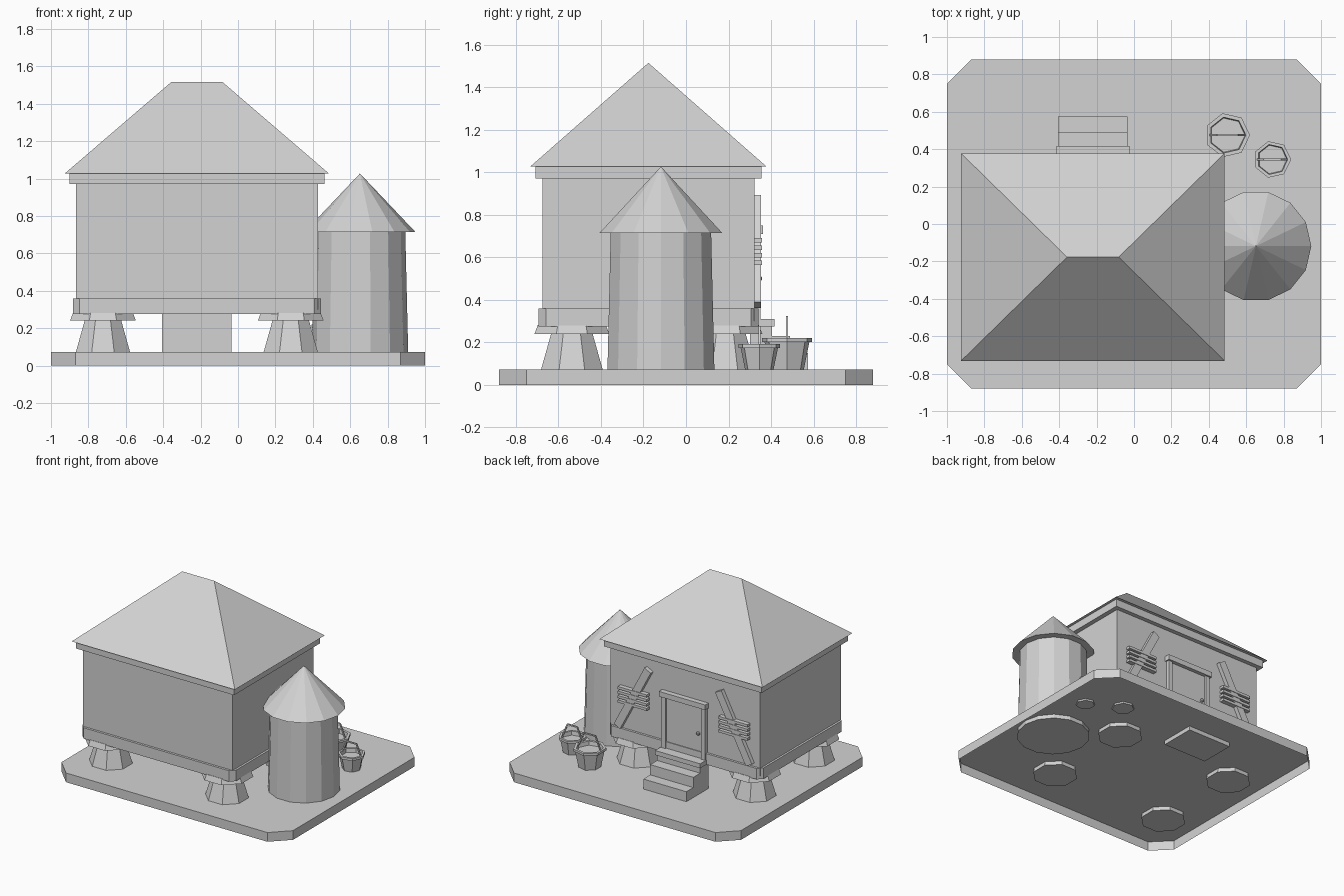
import bpy
import bmesh
from math import pi, cos, sin, atan2, hypot
from mathutils import Matrix

cube = bpy.data.objects.get("Cube")
if cube:
    bpy.data.objects.remove(cube, do_unlink=True)

GREY = (0.65, 0.65, 0.65, 1)
mat = bpy.data.materials.new("plain grey")
mat.use_nodes = True
mat.diffuse_color = GREY
mat.node_tree.nodes["Principled BSDF"].inputs["Base Color"].default_value = GREY

CX, CY = -0.22, -0.177      # centre of the house
WALL = 0.322                # plane of the door wall


def finish(name, bm, fix=True):
    if fix:
        bmesh.ops.recalc_face_normals(bm, faces=bm.faces)
    mesh = bpy.data.meshes.new(name)
    bm.to_mesh(mesh)
    bm.free()
    mesh.materials.append(mat)
    obj = bpy.data.objects.new(name, mesh)
    bpy.context.collection.objects.link(obj)
    return obj


def loft(name, rings, bottom=True, top=True):
    """Skin a stack of rings; a one-point ring makes a tip."""
    bm = bmesh.new()
    rows = [[bm.verts.new(p) for p in ring] for ring in rings]
    for a, b in zip(rows, rows[1:]):
        n = len(a)
        for i in range(n):
            j = (i + 1) % n
            if len(b) == 1:
                bm.faces.new((a[i], a[j], b[0]))
            else:
                bm.faces.new((a[i], a[j], b[j], b[i]))
    if bottom:
        bm.faces.new(rows[0][::-1])
    if top and len(rows[-1]) > 2:
        bm.faces.new(rows[-1])
    return finish(name, bm, fix=False)


def lathe(name, profile, n, x, y, phase=0.0, **caps):
    rings = []
    for r, z in profile:
        k = n if r > 0 else 1
        rings.append([(x + r * cos(phase + 2 * pi * i / n),
                       y + r * sin(phase + 2 * pi * i / n), z) for i in range(k)])
    return loft(name, rings, **caps)


def slab(name, x, y, hx, hy, z0, z1, c, **caps):
    """Rectangular slab with cut corners."""
    outline = [(hx, c - hy), (hx, hy - c), (hx - c, hy), (c - hx, hy),
               (-hx, hy - c), (-hx, c - hy), (c - hx, -hy), (hx - c, -hy)]
    return loft(name, [[(x + u, y + v, z) for u, v in outline] for z in (z0, z1)], **caps)


def box(name, x0, x1, y0, y1, z0, z1, tilt=0.0):
    bm = bmesh.new()
    centre = Matrix.Translation(((x0 + x1) / 2, (y0 + y1) / 2, (z0 + z1) / 2))
    size = Matrix.Diagonal((x1 - x0, y1 - y0, z1 - z0, 1))
    bmesh.ops.create_cube(bm, size=1, matrix=centre @ Matrix.Rotation(tilt, 4, 'Y') @ size)
    return finish(name, bm)


def bar(name, a, b, y, width, depth):
    """Straight bar between two x-z points."""
    dx, dz = b[0] - a[0], b[1] - a[1]
    mx, mz, half = (a[0] + b[0]) / 2, (a[1] + b[1]) / 2, hypot(dx, dz) / 2
    return box(name, mx - width / 2, mx + width / 2, y - depth / 2, y + depth / 2,
               mz - half, mz + half, atan2(dx, dz))


# Ground slab, hollow underneath
slab("ground_slab", 0, 0, 1.0, 0.88, 0, 0.072, 0.13, bottom=False)

# Four stone stilts with flared caps
OCT = 1 / cos(pi / 8)
for sx, side in ((1, "left"), (-1, "right")):
    for sy, end in ((-1, "front"), (1, "back")):
        px, py = CX + sx * 0.502, CY + sy * 0.36
        lathe(f"{end}_{side}_stilt", [(0.15 * OCT, 0.04), (0.145 * OCT, 0.072), (0.095 * OCT, 0.25)],
              8, px, py, pi / 8)
        lathe(f"{end}_{side}_stilt_cap", [(0.176 * OCT, 0.24), (0.16 * OCT, 0.282)],
              8, px, py, pi / 8)

# House body, floor beam, eave trim and hipped roof
slab("floor_beam", CX, CY, 0.663, 0.517, 0.275, 0.36, 0.035)
box("house_walls", CX - 0.647, CX + 0.647, CY - 0.499, WALL, 0.3, 1.0)
box("eave_trim", CX - 0.682, CX + 0.682, CY - 0.532, CY + 0.532, 0.97, 1.028)
bm = bmesh.new()
eave = [bm.verts.new((CX + sx * 0.705, CY + sy * 0.555, 1.028))
        for sx, sy in ((-1, -1), (1, -1), (1, 1), (-1, 1))]
west, east = [bm.verts.new((CX + s * 0.138, CY, 1.515)) for s in (-1, 1)]
for f in ((eave[0], eave[1], east, west), (eave[2], eave[3], west, east),
          (eave[1], eave[2], east), (eave[3], eave[0], west), eave[::-1]):
    bm.faces.new(f)
finish("hipped_roof", bm)

# Round tower with conical roof
lathe("tower_wall", [(0.26, 0.04), (0.258, 0.072), (0.242, 0.73)], 14, 0.652, -0.118)
lathe("tower_roof", [(0.296, 0.715), (0, 1.027)], 14, 0.652, -0.118)

# Steps up to the door, drawn as one side profile
steps = [(0.3, 0.04), (0.575, 0.04), (0.575, 0.15), (0.49, 0.15),
         (0.49, 0.23), (0.405, 0.23), (0.405, 0.28), (0.3, 0.28)]
loft("door_steps", [[(CX + s * 0.186, y, z) for y, z in steps] for s in (-1, 1)])
box("door_threshold", CX - 0.195, CX + 0.195, 0.3, 0.417, 0.275, 0.31)

# Door with frame and knob
box("door_panel", CX - 0.16, CX + 0.16, WALL - 0.01, WALL + 0.012, 0.31, 0.715)
box("door_lintel", CX - 0.2, CX + 0.2, WALL - 0.01, 0.363, 0.71, 0.75)
for s, side in ((1, "left"), (-1, "right")):
    mid = CX + s * 0.172
    box(f"{side}_door_post", mid - 0.018, mid + 0.018, WALL - 0.01, 0.35, 0.31, 0.715)
bm = bmesh.new()
bmesh.ops.create_icosphere(bm, subdivisions=1, radius=0.016,
                           matrix=Matrix.Translation((CX - 0.125, 0.343, 0.5)))
finish("door_knob", bm)

# Leaning plank and short slats on each side of the door
for s, side in ((1, "left"), (-1, "right")):
    bar(f"{side}_leaning_plank", (CX + s * 0.57, 0.375), (CX + s * 0.305, 0.88),
        WALL + 0.013, 0.06, 0.036)
    for i in range(4):
        mid, z = CX + s * 0.435, 0.575 + 0.035 * i
        box(f"{side}_slat_{i + 1}", mid - 0.125, mid + 0.125, WALL - 0.005, 0.357,
            z - 0.01, z + 0.01)

# Two buckets with rims and handles
for name, x, y, r, top, peak in (("large_bucket", 0.5, 0.475, 0.12, 0.22, 0.318),
                                 ("small_bucket", 0.74, 0.345, 0.1, 0.192, 0.272)):
    lathe(name, [(r * 0.66, 0.06), (r * 0.9, top - 0.018), (r, top - 0.018), (r, top),
                 (r * 0.82, top), (r * 0.78, top - 0.03)], 7, x, y)
    pts = [(x - r * 0.8, top - 0.01), (x - r * 0.42, peak),
           (x + r * 0.42, peak), (x + r * 0.8, top - 0.01)]
    for i, (a, b) in enumerate(zip(pts, pts[1:])):
        bar(f"{name}_handle_{i + 1}", a, b, y, 0.01, 0.01)
